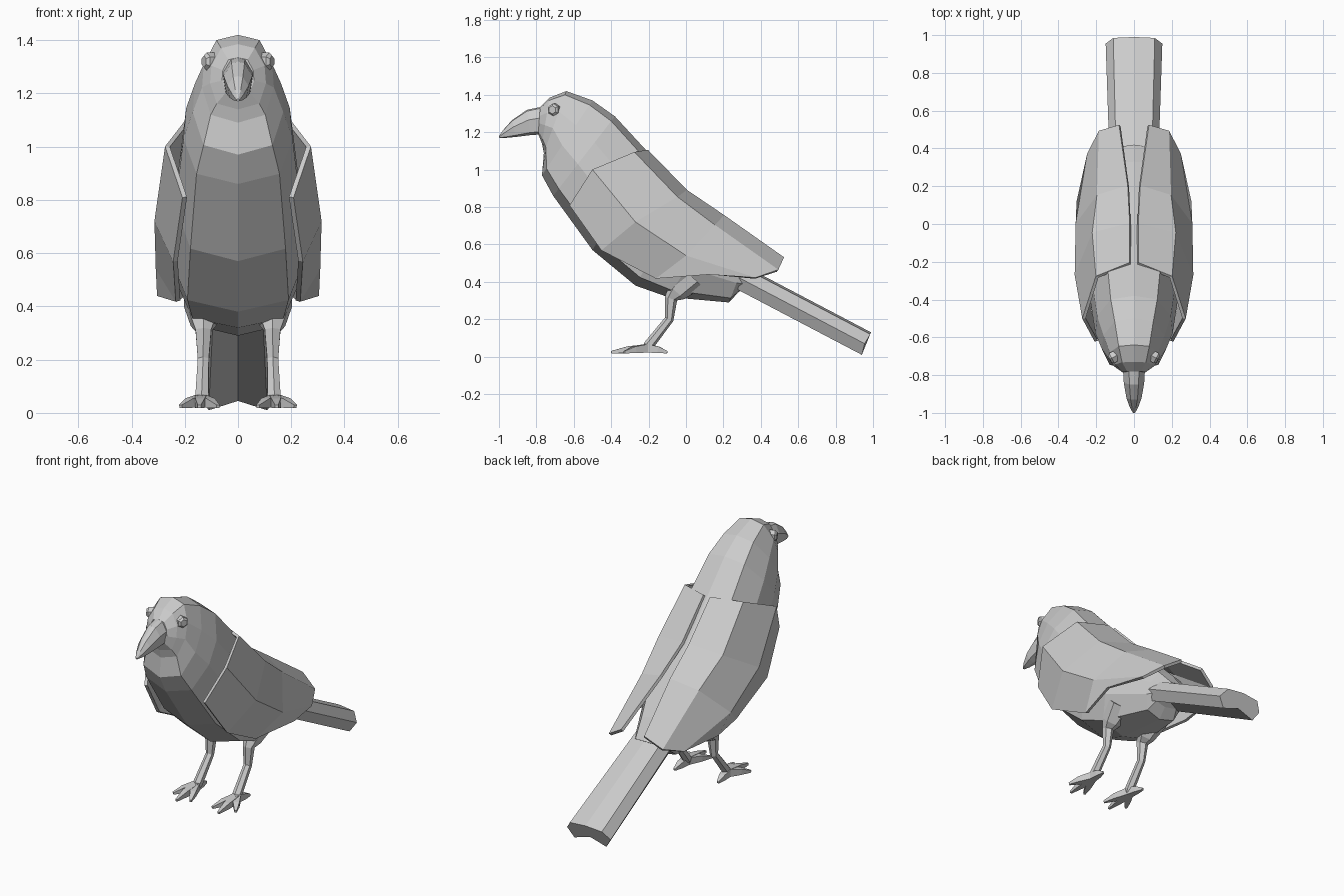
import bpy, bmesh
from mathutils import Vector

if "Cube" in bpy.data.objects:
    bpy.data.objects.remove(bpy.data.objects["Cube"])


def make(name, bm, mirror=False, thickness=0):
    bmesh.ops.recalc_face_normals(bm, faces=bm.faces)
    me = bpy.data.meshes.new(name)
    bm.to_mesh(me)
    bm.free()
    ob = bpy.data.objects.new(name, me)
    bpy.context.collection.objects.link(ob)
    if thickness:
        m = ob.modifiers.new("thickness", 'SOLIDIFY')
        m.thickness, m.offset = thickness, 0
    if mirror:
        m = ob.modifiers.new("mirror", 'MIRROR')
        m.use_mirror_merge = False
    return ob


def loft(bm, rings, closed=True):
    """Skin a list of point rings; closed rings also get end caps."""
    vs = [[bm.verts.new(p) for p in r] for r in rings]
    n = len(vs[0])
    for a, b in zip(vs, vs[1:]):
        for i in range(n if closed else n - 1):
            j = (i + 1) % n
            bm.faces.new((a[i], a[j], b[j], b[i]))
    if closed:
        bm.faces.new(vs[0])
        bm.faces.new(vs[-1])


def section(top, bottom, w, half):
    """Symmetric ring from (side, drop) pairs between a top and a bottom point."""
    t, b = Vector((0, *top)), Vector((0, *bottom))
    pts = [t.lerp(b, d) + Vector((s * w, 0, 0)) for s, d in half]
    return pts + [Vector((-p.x, p.y, p.z)) for p in reversed(pts[1:-1])]


def tube(bm, path, sides=4):
    """Tapered limb through (x, y, z, radius) points."""
    from math import cos, sin, tau
    rings = []
    for i, p in enumerate(path):
        a, b = path[max(i - 1, 0)], path[min(i + 1, len(path) - 1)]
        q = (Vector(b[:3]) - Vector(a[:3])).to_track_quat('Z', 'Y')
        rings.append([Vector(p[:3]) + q @ Vector((cos(tau * (k + .5) / sides) * p[3],
                      sin(tau * (k + .5) / sides) * p[3], 0)) for k in range(sides)])
    loft(bm, rings)


# Head and body
shape = [(0, 0), (.6, .06), (.95, .33), (1, .6), (.76, .91), (0, 1)]
stations = [((-.78, 1.335), (-.79, 1.19), .06), ((-.73, 1.385), (-.77, 1.14), .105),
            ((-.64, 1.42), (-.76, 1.09), .135), ((-.5, 1.37), (-.77, .97), .17),
            ((-.38, 1.285), (-.71, .86), .205), ((-.2, 1.09), (-.5, .57), .235),
            ((0, .87), (-.27, .38), .25), ((.17, .71), (-.1, .32), .225),
            ((.33, .55), (.23, .29), .13), ((.42, .44), (.28, .35), .10)]
bm = bmesh.new()
loft(bm, [section(*s, shape) for s in stations])
make("body", bm)

# Hooked beak
beak = [(0, 0), (.45, .05), (1, .4), (.8, .9), (0, 1)]
bm = bmesh.new()
loft(bm, [section(*s, beak) for s in [
    ((-.73, 1.345), (-.75, 1.19), .06), ((-.85, 1.32), (-.83, 1.185), .054),
    ((-.93, 1.265), (-.91, 1.175), .04), ((-.975, 1.215), (-.965, 1.17), .022),
    ((-1, 1.18), (-.998, 1.17), .006)]])
make("beak", bm)

# Eyes
bm = bmesh.new()
tube(bm, [(.08, -.69, 1.32, .034), (.118, -.71, 1.32, .034), (.128, -.715, 1.32, .022)], 6)
make("eyes", bm, mirror=True)

# Folded wings
bm = bmesh.new()
loft(bm, [
    [(.02, -.21, 1.10), (.195, -.28, 1.09), (.265, -.5, 1.0), (.20, -.62, .81)],
    [(.02, 0, .885), (.215, -.05, .85), (.305, -.27, .72), (.235, -.45, .57)],
    [(.03, .2, .75), (.19, .15, .70), (.30, 0, .54), (.225, -.16, .42)],
    [(.075, .52, .525), (.18, .49, .46), (.24, .37, .42), (.295, .12, .44)]], closed=False)
make("wings", bm, mirror=True, thickness=.018)

# Tail, an arched bar with sloping sides
bm = bmesh.new()
end = [(0, .99, .13), (.11, .985, .12), (.15, .955, .07), (.11, .94, .01),
       (0, .945, .045)]
end += [(-x, y, z) for x, y, z in reversed(end[1:4])]
start = [(x * .82, y - .8, z + .42) for x, y, z in end]
loft(bm, [start, end])
make("tail", bm)

# Thighs and legs
bm = bmesh.new()
tube(bm, [(.13, .03, .43, .085), (.13, -.05, .345, .055), (.13, -.08, .31, .034),
          (.13, -.09, .2, .024), (.135, -.2, .06, .028), (.138, -.215, .03, .02)], 6)
make("legs", bm, mirror=True)

# Three front toes and one back toe per foot
bm = bmesh.new()
for x, y in [(.215, -.33), (.145, -.4), (.075, -.36), (.15, -.1)]:
    mx, my = .14 + (x - .14) * .55, -.21 + (y + .21) * .55
    tube(bm, [(.14, -.21, .045, .032), (mx, my, .037, .025), (x, y, .024, .009)])
make("toes", bm, mirror=True)
